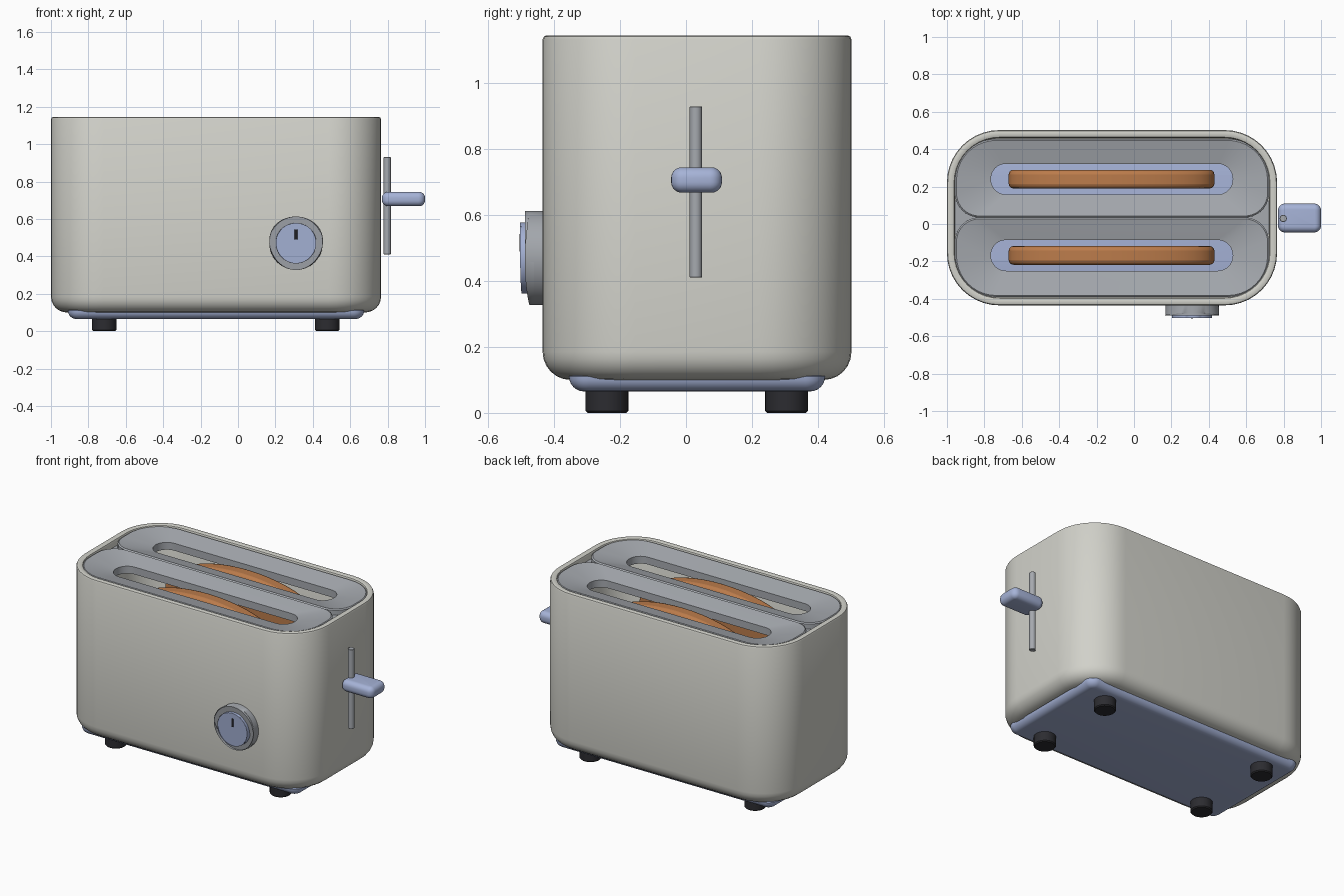
import bpy, bmesh, math

cube = bpy.data.objects.get("Cube")
if cube:
    bpy.data.objects.remove(cube, do_unlink=True)


def material(name, rgb):
    m = bpy.data.materials.new(name)
    m.use_nodes = True
    m.diffuse_color = (*rgb, 1)
    m.node_tree.nodes["Principled BSDF"].inputs["Base Color"].default_value = (*rgb, 1)
    return m


CREAM = material("warm_white", (0.64, 0.64, 0.59))
GREY = material("steel_grey", (0.38, 0.40, 0.43))
BLUE = material("pale_blue", (0.38, 0.45, 0.68))
BLACK = material("rubber_black", (0.025, 0.025, 0.03))
BROWN = material("toast_brown", (0.50, 0.20, 0.07))


def finish(name, bm, mat, angle=35):
    bmesh.ops.recalc_face_normals(bm, faces=bm.faces)
    me = bpy.data.meshes.new(name)
    bm.to_mesh(me)
    bm.free()
    me.materials.append(mat)
    ob = bpy.data.objects.new(name, me)
    bpy.context.collection.objects.link(ob)
    bpy.ops.object.select_all(action='DESELECT')
    ob.select_set(True)
    bpy.context.view_layer.objects.active = ob
    bpy.ops.object.shade_smooth_by_angle(angle=math.radians(angle))
    return ob


def rounded(box, z, r_low, r_high=None, inset=0, n=10):
    """Rounded rectangle loop; r_low / r_high are the corner radii at low / high y."""
    x0, x1, y0, y1 = box
    r_high = r_low if r_high is None else r_high
    corners = [(x1, y1, -1, -1, r_high), (x0, y1, 1, -1, r_high),
               (x0, y0, 1, 1, r_low), (x1, y0, -1, 1, r_low)]
    pts = []
    for k, (x, y, sx, sy, r) in enumerate(corners):
        rr = max(r - inset, 0.004)
        cx, cy = x + sx * (inset + rr), y + sy * (inset + rr)
        for i in range(n + 1):
            a = math.pi / 2 * (k + i / n)
            pts.append((cx + rr * math.cos(a), cy + rr * math.sin(a), z))
    return pts


def loft(name, loops, mat, closed=False, angle=35):
    """Skin a stack of loops, either capped at both ends or joined into a ring."""
    bm = bmesh.new()
    rows = [[bm.verts.new(p) for p in loop] for loop in loops]
    pairs = list(zip(rows, rows[1:]))
    if closed:
        pairs.append((rows[-1], rows[0]))
    else:
        bm.faces.new(rows[0])
        bm.faces.new(rows[-1])
    for a, b in pairs:
        for i in range(len(a)):
            j = (i + 1) % len(a)
            bm.faces.new((a[i], a[j], b[j], b[i]))
    return finish(name, bm, mat, angle)


def quarter(r, steps=6):
    """(inset, height) pairs of a rounded lower edge."""
    return [(r * (1 - math.sin(t)), r * (1 - math.cos(t)))
            for t in (math.pi / 2 * i / steps for i in range(steps + 1))]


def disc(name, x, z, r, y_back, y_front, mat, bevel):
    """Round part facing the front."""
    bm = bmesh.new()
    bmesh.ops.create_cone(bm, cap_ends=True, segments=48, radius1=r, radius2=r,
                          depth=y_back - y_front)
    for v in bm.verts:
        a, b, c = v.co
        v.co = (x + a, (y_back + y_front) / 2 + c, z + b)
    edges = [e for e in bm.edges if all(v.co.y < (y_back + y_front) / 2 for v in e.verts)]
    bmesh.ops.bevel(bm, geom=edges, offset=bevel, segments=3, affect='EDGES', profile=0.5)
    return finish(name, bm, mat)


def post(name, x, y, z0, z1, r, mat, bevel=0.006):
    loops = []
    for inset, z in ((bevel, z0), (0, z0 + bevel), (0, z1 - bevel), (bevel, z1)):
        loops.append([(x + (r - inset) * math.cos(a), y + (r - inset) * math.sin(a), z)
                      for a in (math.tau * i / 32 for i in range(32))])
    return loft(name, loops, mat)


# Hollow body shell with rounded bottom edge and softened rim
BODY = (-1.0, 0.765, -0.435, 0.502)
TOP = 1.145
shell = [rounded(BODY, 0.1 + h, 0.28, inset=i) for i, h in quarter(0.085)]
for inset, z in ((0, TOP - 0.012), (0.004, TOP - 0.003), (0.012, TOP), (0.028, TOP),
                 (0.038, TOP - 0.004), (0.042, TOP - 0.014), (0.042, 0.19), (0.1, 0.13)):
    shell.append(rounded(BODY, z, 0.28, inset=inset))
loft("body_shell", shell, CREAM, closed=True)

# Base tray closing the underside
TRAY = (-0.91, 0.675, -0.355, 0.422)
tray = [rounded(TRAY, 0.065 + h, 0.06, inset=i) for i, h in quarter(0.046)]
tray.append(rounded(TRAY, 0.115, 0.06, inset=0.02))
tray.append(rounded(TRAY, 0.132, 0.06, inset=0.16))
loft("base_tray", tray, BLUE)

# Feet
for side, x in (("right", -0.715), ("left", 0.477)):
    for end, y in (("front", -0.24), ("back", 0.305)):
        post(f"{end}_{side}_foot", x, y, 0, 0.075, 0.065, BLACK)

# Two sloped top panels, each with a long slot, and a slice of toast below
for end, mid, low, high in (("front", -0.168, -0.39, 0.035), ("back", 0.24, 0.035, 0.455)):
    outer = (-0.957, 0.722, low, high)
    slot = (-0.765, 0.528, mid - 0.082, mid + 0.082)
    radii = (0.22, 0.13) if end == "front" else (0.13, 0.22)
    panel = [rounded(outer, 1.06, *radii), rounded(outer, 1.132, *radii),
             rounded(outer, 1.138, *radii, inset=0.008),
             rounded(slot, 1.108, 0.08), rounded(slot, 1.06, 0.08)]
    loft(f"{end}_top_panel", panel, GREY, closed=True)

    bm = bmesh.new()
    half = 0.55
    outline = [(-half, 0.25), (half, 0.25)]
    for i in range(25):
        a = math.pi * i / 24
        outline.append((half * math.cos(a), 0.88 + 0.225 * math.sin(a)))
    face = bm.faces.new([bm.verts.new((x - 0.12, mid - 0.05, z)) for x, z in outline])
    grown = bmesh.ops.extrude_face_region(bm, geom=[face])["geom"]
    for v in grown:
        if isinstance(v, bmesh.types.BMVert):
            v.co.y += 0.1
    toast = finish(f"{end}_toast", bm, BROWN)
    mod = toast.modifiers.new("soft_crust", 'BEVEL')
    mod.width, mod.segments, mod.limit_method = 0.025, 3, 'ANGLE'
    mod.angle_limit = math.radians(50)

# Small fillers in the notches between the panels
for side, x in (("right", -0.9), ("left", 0.665)):
    box = (x - 0.06, x + 0.06, -0.06, 0.13)
    loft(f"{side}_notch_filler", [rounded(box, z, 0.02) for z in (1.07, 1.1)], GREY)

# Lever and its guide rod
post("lever_rod", 0.798, 0.03, 0.41, 0.93, 0.019, GREY, 0.002)
LEVER = (0.77, 1.0, -0.045, 0.109)
lower = [(i, 0.668 + h) for i, h in quarter(0.032)]
upper = [(i, 0.745 - h) for i, h in reversed(quarter(0.032))]
loft("lever_handle", [rounded(LEVER, z, 0.036, inset=i, n=6) for i, z in lower + upper], BLUE)

# Browning knob with pointer
disc("knob_ring", 0.31, 0.47, 0.143, -0.425, -0.475, GREY, 0.014)
disc("knob_dial", 0.31, 0.47, 0.108, -0.47, -0.499, BLUE, 0.004)
pointer = (0.303, 0.317, -0.505, -0.497)
loft("knob_pointer", [rounded(pointer, z, 0.002, n=2) for z in (0.49, 0.543)], BLACK)
